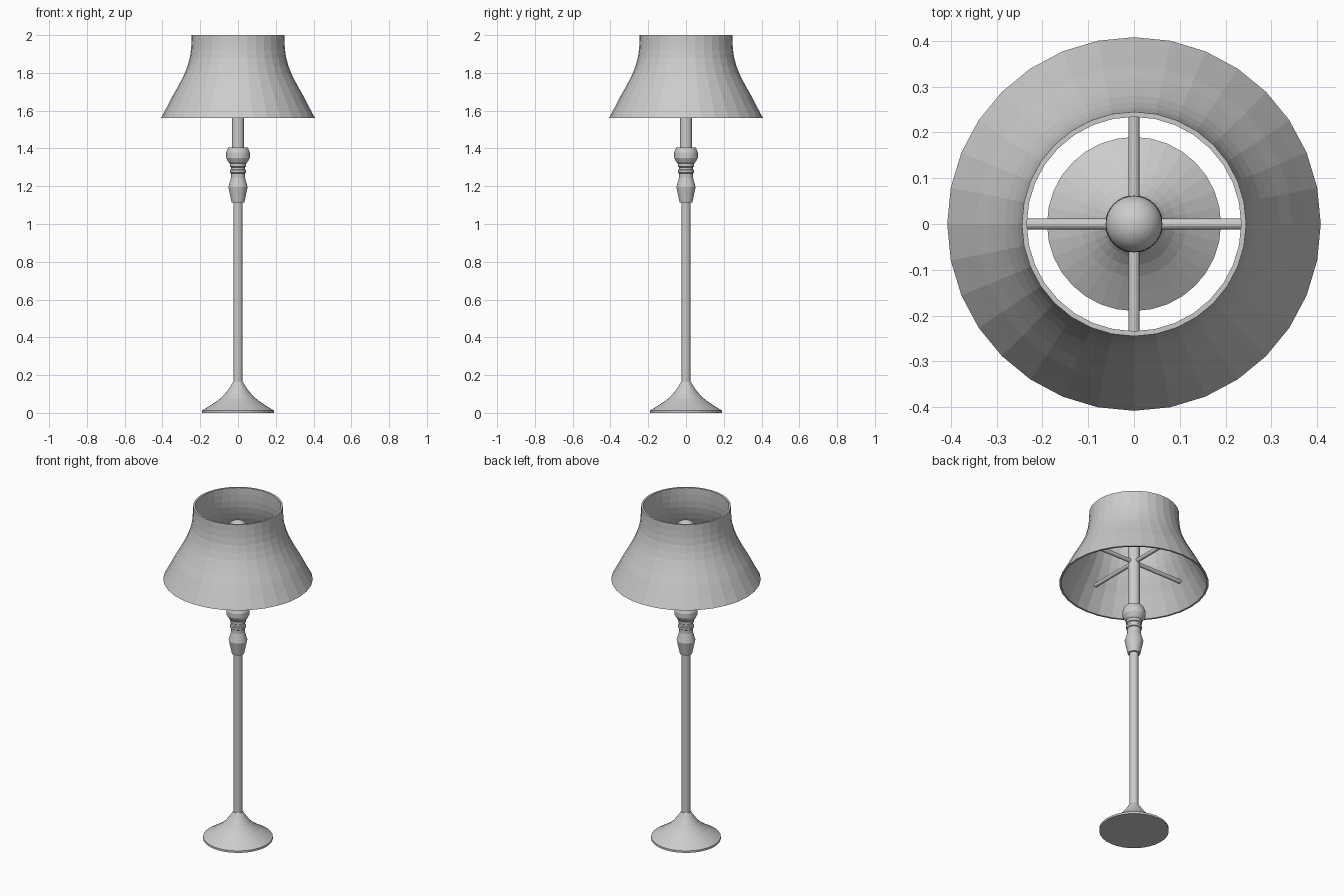
import bpy, bmesh, math
from mathutils import Vector, Matrix

if "Cube" in bpy.data.objects:
    bpy.data.objects.remove(bpy.data.objects["Cube"])


def make_object(name, bm):
    bmesh.ops.recalc_face_normals(bm, faces=bm.faces)
    mesh = bpy.data.meshes.new(name)
    bm.to_mesh(mesh)
    bm.free()
    obj = bpy.data.objects.new(name, mesh)
    bpy.context.collection.objects.link(obj)
    return obj


def lathe(name, profile, sides=32, closed=False):
    """Revolve (radius, z) points about z; caps the ends or closes the loop."""
    bm = bmesh.new()
    rings = [[bm.verts.new((r * math.cos(2 * math.pi * i / sides),
                            r * math.sin(2 * math.pi * i / sides), z))
              for i in range(sides)] for r, z in profile]
    pairs = list(zip(rings, rings[1:]))
    if closed:
        pairs.append((rings[-1], rings[0]))
    else:
        bm.faces.new(rings[0])
        bm.faces.new(rings[-1])
    for a, b in pairs:
        for i in range(sides):
            j = (i + 1) % sides
            bm.faces.new((a[i], a[j], b[j], b[i]))
    return make_object(name, bm)


def rod(name, start, end, radius, sides=16):
    start, end = Vector(start), Vector(end)
    axis = end - start
    mat = Matrix.Translation((start + end) / 2) @ axis.to_track_quat('Z', 'Y').to_matrix().to_4x4()
    bm = bmesh.new()
    bmesh.ops.create_cone(bm, cap_ends=True, segments=sides, radius1=radius,
                          radius2=radius, depth=axis.length, matrix=mat)
    return make_object(name, bm)


# Flared foot
lathe("base", [(0.19, 0), (0.19, 0.012), (0.15, 0.037), (0.115, 0.06), (0.09, 0.08),
               (0.07, 0.1), (0.047, 0.13), (0.026, 0.163)])

# Slim pole
lathe("pole", [(0.024, 0.15), (0.024, 1.13)])

# Turned ornament: tapered cup, neck rings and collar
lathe("turned_ornament", [(0.034, 1.115), (0.051, 1.195), (0.037, 1.245), (0.037, 1.268),
                          (0.043, 1.272), (0.043, 1.285), (0.037, 1.288), (0.037, 1.3),
                          (0.043, 1.304), (0.043, 1.32), (0.05, 1.327), (0.063, 1.35),
                          (0.063, 1.378), (0.052, 1.405)])

# Thicker upper tube carrying the bulb
lathe("upper_tube", [(0.033, 1.4), (0.033, 1.83)])

# Round bulb
bm = bmesh.new()
bmesh.ops.create_uvsphere(bm, u_segments=32, v_segments=16, radius=0.062,
                          matrix=Matrix.Translation((0, 0, 1.85)))
bulb = make_object("bulb", bm)
for poly in bulb.data.polygons:
    poly.use_smooth = True

# Four spokes holding the shade
for k in range(4):
    a = k * math.pi / 2
    c, s = math.cos(a), math.sin(a)
    rod(f"shade_spoke_{k + 1}", (0.025 * c, 0.025 * s, 1.69), (0.325 * c, 0.325 * s, 1.69), 0.012)

# Flared open shade with wall thickness
outer = [(0.408, 1.56), (0.376, 1.62), (0.345, 1.68), (0.319, 1.725), (0.298, 1.765),
         (0.281, 1.8), (0.266, 1.84), (0.255, 1.88), (0.249, 1.92), (0.246, 1.96), (0.245, 2.0)]
inner = [(r - 0.011, z) for r, z in reversed(outer)]
lathe("lampshade", outer + inner, closed=True)
